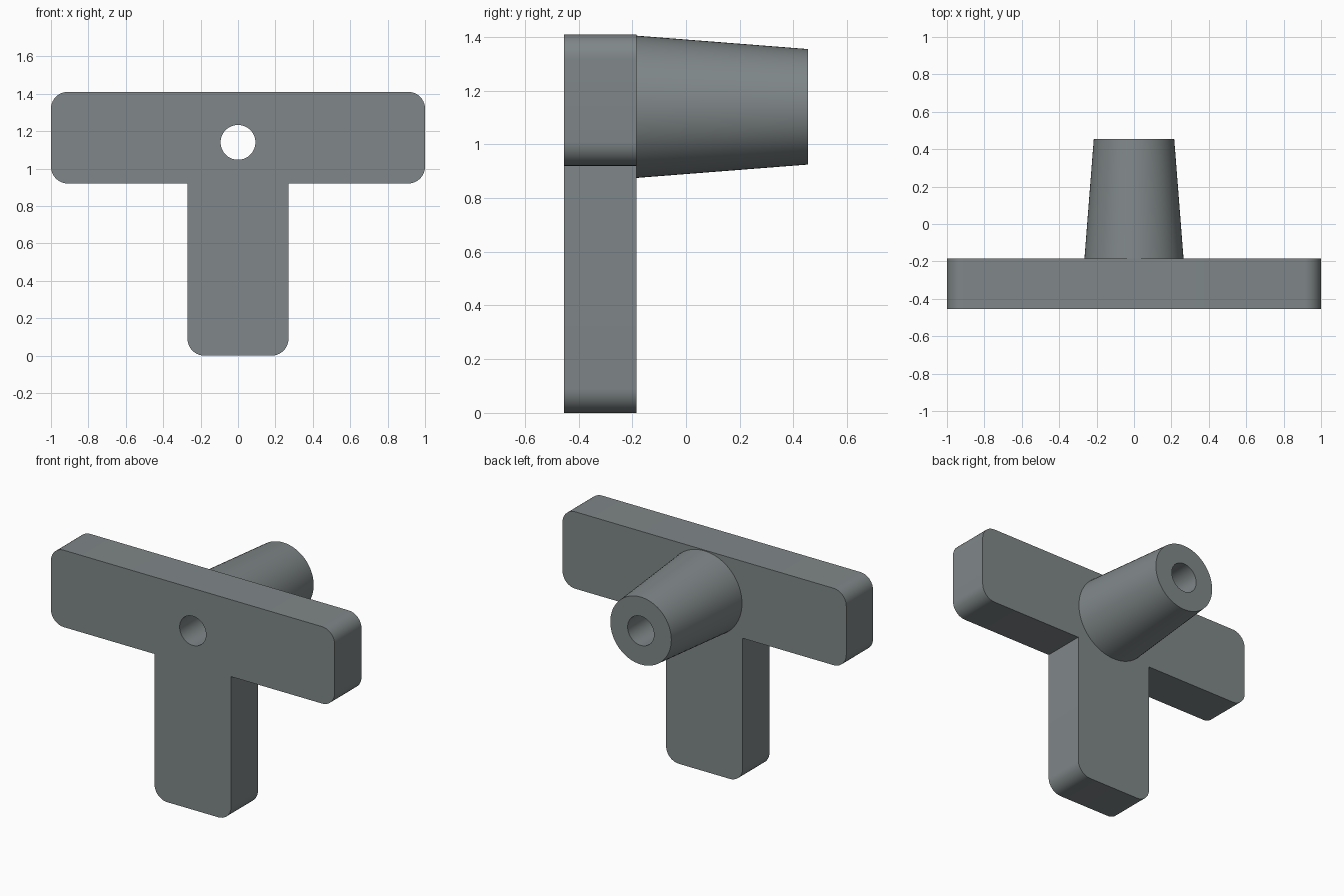
import bpy, bmesh, math
from mathutils import Matrix, Vector

if "Cube" in bpy.data.objects:
    bpy.data.objects.remove(bpy.data.objects["Cube"])

Y_FRONT, Y_PLATE, Y_BACK = -0.455, -0.185, 0.455
HUB_Z, HOLE_R, CORNER_R = 1.14, 0.093, 0.09

grey = bpy.data.materials.new("slate grey")
grey.diffuse_color = (0.214, 0.242, 0.247, 1)
grey.use_nodes = True
grey.node_tree.nodes["Principled BSDF"].inputs["Base Color"].default_value = grey.diffuse_color


def make_object(name, bm):
    bmesh.ops.recalc_face_normals(bm, faces=bm.faces)
    mesh = bpy.data.meshes.new(name)
    bm.to_mesh(mesh)
    bm.free()
    mesh.materials.append(grey)
    obj = bpy.data.objects.new(name, mesh)
    bpy.context.collection.objects.link(obj)
    return obj


def cone_along_y(name, y0, y1, r0, r1, segments=64):
    bm = bmesh.new()
    place = Matrix.Translation((0, (y0 + y1) / 2, HUB_Z)) @ Matrix.Rotation(-math.pi / 2, 4, 'X')
    bmesh.ops.create_cone(bm, cap_ends=True, segments=segments, radius1=r0, radius2=r1,
                          depth=y1 - y0, matrix=place)
    return make_object(name, bm)


def rounded(corner, before, after, radius, steps=10):
    """Arc points replacing a right-angled corner."""
    c = Vector(corner)
    a, b = (Vector(before) - c).normalized(), (Vector(after) - c).normalized()
    centre = c + (a + b) * radius
    angles = [math.pi / 2 * i / steps for i in range(steps + 1)]
    return [centre - b * radius * math.cos(t) - a * radius * math.sin(t) for t in angles]


def combine(target, other, operation):
    mod = target.modifiers.new(operation.lower(), 'BOOLEAN')
    mod.object, mod.operation, mod.solver = other, operation, 'EXACT'
    bpy.context.view_layer.objects.active = target
    bpy.ops.object.modifier_apply(modifier=mod.name)
    bpy.data.objects.remove(other)


# T-shaped plate: outer corners rounded, inner corners sharp
half = [(0.27, 0), (0.27, 0.92), (1, 0.92), (1, 1.41)]
outline = half + [(-x, z) for x, z in reversed(half)]
points = []
for i, p in enumerate(outline):
    if p in ((0.27, 0.92), (-0.27, 0.92)):
        points.append(Vector(p))
    else:
        radius = CORNER_R
        points += rounded(p, outline[i - 1], outline[(i + 1) % len(outline)], radius)
bm = bmesh.new()
face = bm.faces.new([bm.verts.new((p.x, Y_FRONT, p.y)) for p in points])
side = bmesh.ops.extrude_face_region(bm, geom=[face])
bmesh.ops.translate(bm, verts=[v for v in side["geom"] if isinstance(v, bmesh.types.BMVert)],
                    vec=(0, Y_PLATE - Y_FRONT, 0))
handle = make_object("tee_handle", bm)

# Tapered hub, sunk a little into the plate, then the bore through both
combine(handle, cone_along_y("hub", Y_PLATE - 0.03, Y_BACK, 0.2673, 0.215), 'UNION')
combine(handle, cone_along_y("bore", -0.7, 0.7, HOLE_R, HOLE_R), 'DIFFERENCE')

handle.select_set(True)
bpy.context.view_layer.objects.active = handle
bpy.ops.object.shade_smooth_by_angle(angle=math.radians(30))
